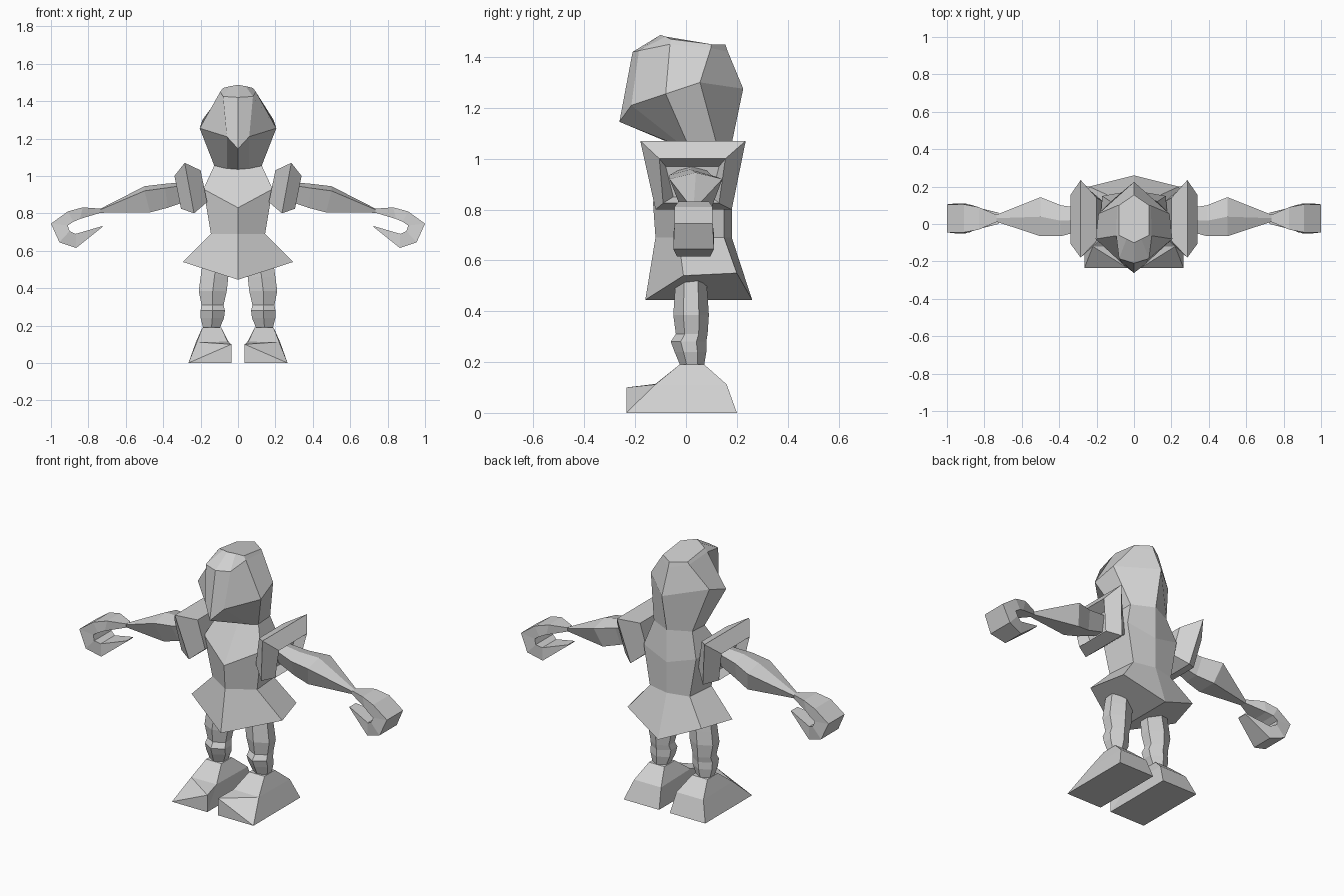
import bpy, bmesh

grey = bpy.data.materials.new("light_grey")
grey.diffuse_color = (0.64, 0.64, 0.64, 1)


def make(name, verts, faces, mirror=False):
    """Flat-shaded mesh with clean normals, optionally mirrored across x."""
    bm = bmesh.new()
    vs = [bm.verts.new(v) for v in verts]
    for f in faces:
        bm.faces.new([vs[i] for i in f])
    bmesh.ops.recalc_face_normals(bm, faces=bm.faces)
    me = bpy.data.meshes.new(name)
    bm.to_mesh(me)
    bm.free()
    me.materials.append(grey)
    ob = bpy.data.objects.new(name, me)
    bpy.context.collection.objects.link(ob)
    if mirror:
        mod = ob.modifiers.new("mirror", 'MIRROR')
        mod.use_mirror_merge = False
    return ob


def loft(name, rings, mirror=False):
    """Skin a stack of equal-sized rings and cap both ends."""
    n = len(rings[0])
    verts = [p for r in rings for p in r]
    faces = []
    for k in range(len(rings) - 1):
        for i in range(n):
            j = (i + 1) % n
            faces.append((k * n + i, k * n + j, (k + 1) * n + j, (k + 1) * n + i))
    faces += [tuple(range(n)), tuple(range(len(verts) - n, len(verts)))]
    return make(name, verts, faces, mirror)


def sym(*half):
    """Complete a half ring running from front centre to back centre."""
    return list(half) + [(-x, y, z) for x, y, z in reversed(half[1:-1])]


# Head: crown, forehead, brim with pointed front, neck
loft("head", [
    sym((0, -.10, 1.487), (.04, -.08, 1.48), (.08, -.06, 1.47), (.08, .10, 1.45), (0, .155, 1.45)),
    sym((0, -.21, 1.42), (.08, -.185, 1.425), (.095, -.063, 1.45), (.09, .098, 1.435), (0, .165, 1.42)),
    sym((0, -.262, 1.145), (.06, -.215, 1.21), (.205, -.08, 1.255), (.19, .055, 1.30), (0, .225, 1.275)),
    sym((0, 0, 1.035), (.06, 0, 1.04), (.125, .01, 1.05), (.125, .12, 1.06), (0, .18, 1.06)),
])

# Torso: waist, bust, neckline
loft("torso", [
    sym((0, -.12, .69), (.145, -.03, .69), (.13, .15, .69), (0, .18, .69)),
    sym((0, -.13, .83), (.185, -.05, .93), (.17, .15, .92), (0, .18, .87)),
    sym((0, 0, 1.035), (.125, .01, 1.06), (.125, .12, 1.06), (0, .18, 1.06)),
])

# Skirt: flared, with a keel-shaped underside
skirt_top = sym((0, -.12, .69), (.145, -.03, .69), (.13, .15, .69), (0, .18, .69))
hem = sym((0, -.16, .445), (.295, -.01, .54), (.24, .20, .55), (0, .26, .445))
make("skirt", skirt_top + hem,
     [(i, (i + 1) % 6, (i + 1) % 6 + 6, i + 6) for i in range(6)]
     + [tuple(range(6)), (6, 7, 8, 9), (9, 10, 11, 6)])


# Shoulder pads: bevelled slabs with a recessed outer face
def slab(xt, zt, yt, xb, zb, yb):
    return [(xt, yt[0], zt), (xt, yt[1], zt), (xb, yb[1], zb), (xb, yb[0], zb)]


loft("shoulder_pads", [
    slab(.20, 1.03, (-.09, .14), .165, .86, (-.07, .12)),
    slab(.285, 1.07, (-.18, .235), .235, .80, (-.12, .18)),
    slab(.34, 1.0, (-.105, .155), .305, .825, (-.09, .13)),
    slab(.28, .97, (-.08, .13), .26, .85, (-.05, .10)),
], True)


# Arms: five-sided, broad on top and narrow below
def arm_ring(xt, xb, top, edge, bot, y0, y1, b0, b1):
    return [(xt, (y0 + y1) / 2, top), (xt, y1, edge), (xb, b1, bot), (xb, b0, bot), (xt, y0, edge)]


loft("arms", [
    arm_ring(.26, .26, .97, .955, .87, -.03, .08, .0, .05),
    arm_ring(.39, .375, .958, .935, .83, -.065, .10, -.015, .07),
    arm_ring(.50, .47, .945, .92, .805, -.065, .143, -.02, .10),
    arm_ring(.735, .735, .825, .82, .803, .012, .05, .015, .047),
], True)


# Hands: curled mitts, each ring is outer point, inner point, half width
def hand_ring(xo, zo, xi, zi, w, c=.03):
    return [(xo, c - w, zo), (xo, c + w, zo), (xi, c + w, zi), (xi, c - w, zi)]


loft("hands", [
    hand_ring(.735, .825, .735, .803, .019),
    hand_ring(.83, .832, .845, .77, .06),
    hand_ring(.91, .81, .88, .755, .075),
    hand_ring(1.0, .745, .91, .735, .075),
    hand_ring(.955, .645, .90, .705, .08),
    hand_ring(.865, .615, .868, .69, .065),
    hand_ring(.725, .727, .725, .732, .03),
], True)


# Legs: six-sided with knee and calf bands
def leg_ring(z, x0, x1, y0, y1):
    m, q = (x0 + x1) / 2, (y1 - y0) * .28
    return [(m, y0, z), (x1, y0 + q, z), (x1, y1 - q, z), (m, y1, z), (x0, y1 - q, z), (x0, y0 + q, z)]


loft("legs", [leg_ring(*r) for r in (
    (.53, .045, .19, -.04, .08),
    (.46, .052, .20, -.045, .085),
    (.385, .06, .21, -.05, .09),
    (.31, .077, .195, -.04, .085),
    (.28, .07, .20, -.06, .08),
    (.24, .075, .20, -.045, .08),
    (.18, .10, .185, -.02, .07))], True)

# Feet: wedge toes that slope from the inner edge to the outer sole
make("feet", [
    (.035, -.235, 0), (.265, -.235, 0), (.265, .20, 0), (.035, .20, 0),
    (.035, -.235, .10), (.22, -.12, .112), (.225, .16, .112), (.05, .16, .112), (.055, -.12, .114),
    (.09, -.025, .19), (.19, -.025, .19), (.19, .072, .19), (.09, .072, .19)],
    [(3, 2, 1, 0), (0, 1, 4), (4, 1, 5), (4, 5, 8), (1, 2, 6, 5), (2, 3, 7, 6),
     (0, 4, 8), (0, 8, 7, 3), (8, 5, 10, 9), (5, 6, 11, 10), (6, 7, 12, 11),
     (7, 8, 9, 12), (9, 10, 11, 12)], True)
